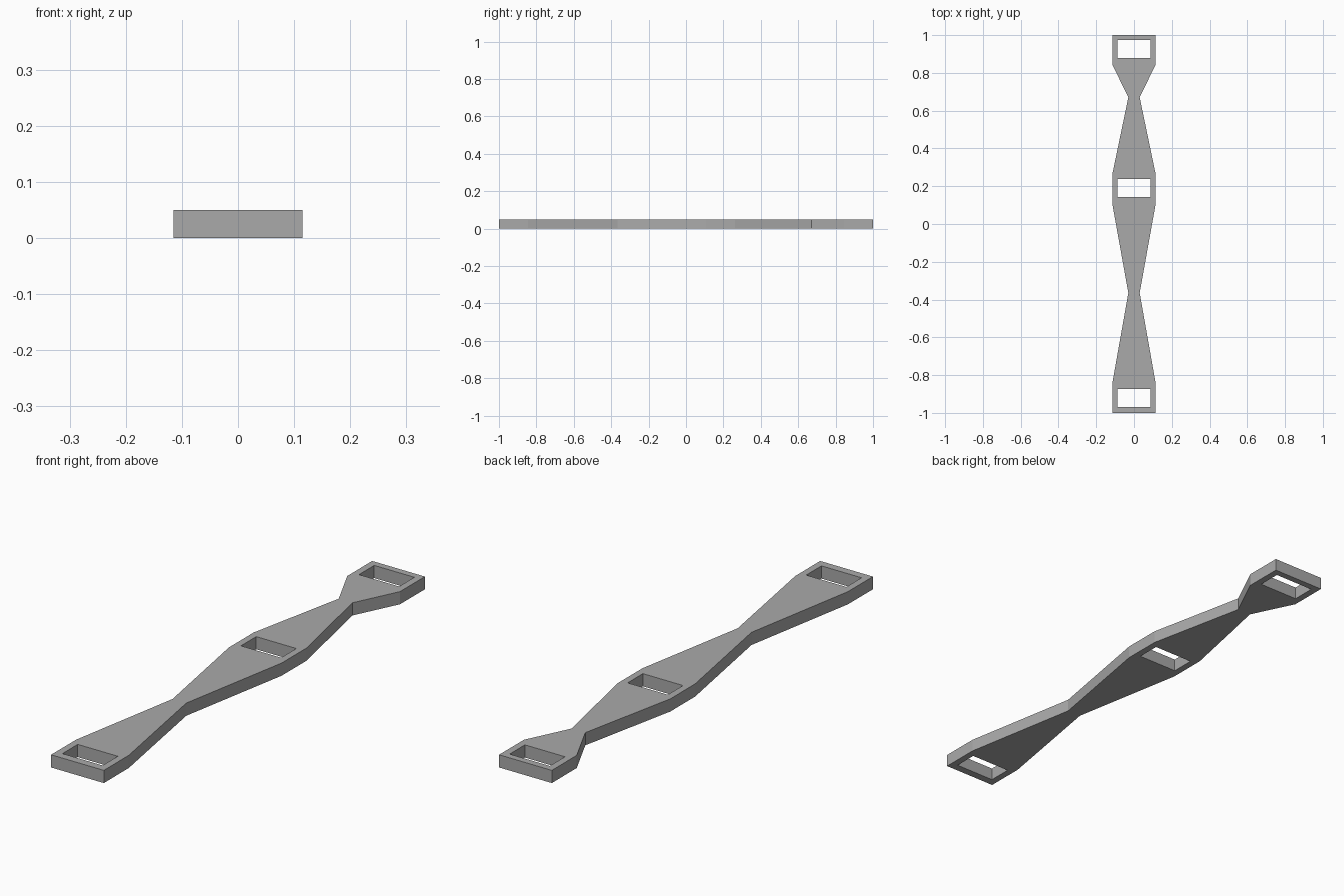
import bpy
import bmesh

cube = bpy.data.objects.get("Cube")
if cube:
    bpy.data.objects.remove(cube, do_unlink=True)

THICK = 0.05
WIDE, NARROW = 0.115, 0.03
SLOT_HALF_X, SLOT_HALF_Y = 0.0875, 0.0475

# Half profile along the strap: (half width, y), front to back
profile = [(WIDE, -1), (WIDE, -0.845), (NARROW, -0.365), (WIDE, 0.108),
           (WIDE, 0.262), (NARROW, 0.67), (WIDE, 0.845), (WIDE, 1)]
slot_centres = [-0.921, 0.191, 0.926]


def add_loop(bm, points):
    """Closed ring of edges on the ground plane."""
    verts = [bm.verts.new((x, y, 0)) for x, y in points]
    return [bm.edges.new((v, verts[i - 1])) for i, v in enumerate(verts)]


bm = bmesh.new()

# Mirrored outline with three rectangular slots
edges = add_loop(bm, profile + [(-x, y) for x, y in reversed(profile)])
for cy in slot_centres:
    edges += add_loop(bm, [(sx * SLOT_HALF_X, cy + sy * SLOT_HALF_Y)
                           for sx, sy in ((-1, -1), (1, -1), (1, 1), (-1, 1))])
bmesh.ops.triangle_fill(bm, edges=edges, use_beauty=True, use_dissolve=False)

# Thicken into a solid plate
top = bmesh.ops.extrude_face_region(bm, geom=bm.faces[:], use_keep_orig=True)
bmesh.ops.translate(bm, vec=(0, 0, THICK),
                    verts=[g for g in top["geom"] if isinstance(g, bmesh.types.BMVert)])
bmesh.ops.recalc_face_normals(bm, faces=bm.faces[:])

mesh = bpy.data.meshes.new("slotted_strap")
bm.to_mesh(mesh)
bm.free()
strap = bpy.data.objects.new("slotted_strap", mesh)
bpy.context.collection.objects.link(strap)

# Plain grey material
grey = bpy.data.materials.new("plain_grey")
grey.use_nodes = True
colour = (0.4, 0.4, 0.4, 1)
grey.diffuse_color = colour
grey.node_tree.nodes["Principled BSDF"].inputs["Base Color"].default_value = colour
mesh.materials.append(grey)
